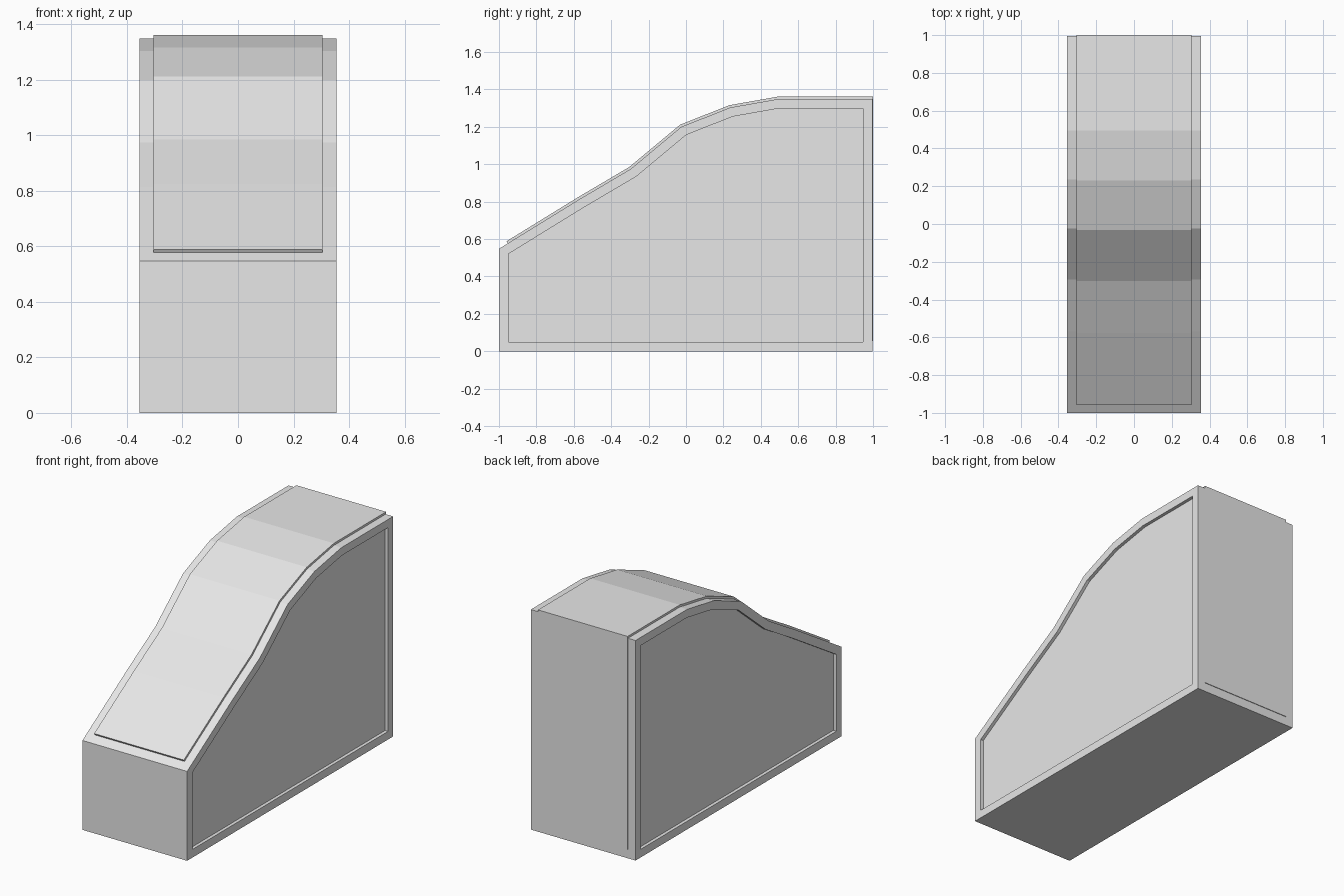
import bpy
import bmesh
from mathutils import Vector

cube = bpy.data.objects.get("Cube")
if cube:
    bpy.data.objects.remove(cube, do_unlink=True)

# Single plain grey finish
grey = bpy.data.materials.new("light_grey")
grey.use_nodes = True
colour = (0.8, 0.8, 0.8, 1)
grey.diffuse_color = colour
grey.node_tree.nodes["Principled BSDF"].inputs["Base Color"].default_value = colour

HALF_WIDTH = 0.355
STRAP_HALF = 0.304
BACK = 0.996

# Sloping top line, front to back, as (y, z)
FRONT = Vector((-1, 0.548))
CREST = [Vector(p) for p in ((-0.57, 0.813), (-0.295, 0.975), (-0.025, 1.2),
                             (0.235, 1.303), (0.495, 1.349))]
TOP_BACK = Vector((BACK, 1.349))


def prism(name, outline, half):
    """Extrude a (y, z) outline across x; return its object and its side faces."""
    bm = bmesh.new()
    face = bm.faces.new([bm.verts.new((-half, y, z)) for y, z in outline])
    extruded = bmesh.ops.extrude_face_region(bm, geom=[face])["geom"]
    moved = [v for v in extruded if isinstance(v, bmesh.types.BMVert)]
    bmesh.ops.translate(bm, verts=moved, vec=(2 * half, 0, 0))
    bmesh.ops.recalc_face_normals(bm, faces=bm.faces)
    return name, bm


def finish(name, bm):
    mesh = bpy.data.meshes.new(name)
    bm.to_mesh(mesh)
    bm.free()
    mesh.materials.append(grey)
    obj = bpy.data.objects.new(name, mesh)
    bpy.context.collection.objects.link(obj)
    return obj


def offset(points, distance):
    """Shift an open line sideways, mitring the corners."""
    result = []
    for i, p in enumerate(points):
        normals = []
        for a, b in ((i - 1, i), (i, i + 1)):
            if a >= 0 and b < len(points):
                d = (points[b] - points[a]).normalized()
                normals.append(Vector((-d.y, d.x)))
        n = sum(normals, Vector((0, 0))).normalized()
        result.append(p + n * distance / n.dot(normals[0]))
    return result


# Body with a framed recess on both sides
name, bm = prism("body", [Vector((-1, 0)), FRONT, *CREST, TOP_BACK,
                          Vector((BACK, 0))], HALF_WIDTH)
sides = [f for f in bm.faces if abs(f.normal.x) > 0.9]
bmesh.ops.inset_individual(bm, faces=sides, thickness=0.05, use_even_offset=True)
bmesh.ops.inset_individual(bm, faces=sides, thickness=0, depth=-0.02)
finish(name, bm)

# Raised plate that runs up the slope, over the top and down the back
slope = (CREST[0] - FRONT).normalized()
line = [FRONT + slope * 0.056, *CREST, TOP_BACK]
outer = offset(line, 0.013)
inner = offset(line, -0.01)
outer[-1].x = 1
name, bm = prism("raised_cover", [*outer, Vector((1, 0.055)),
                                  Vector((BACK - 0.01, 0.055)),
                                  Vector((BACK - 0.01, inner[-1].y)),
                                  *reversed(inner[:-1])], STRAP_HALF)
finish(name, bm)
